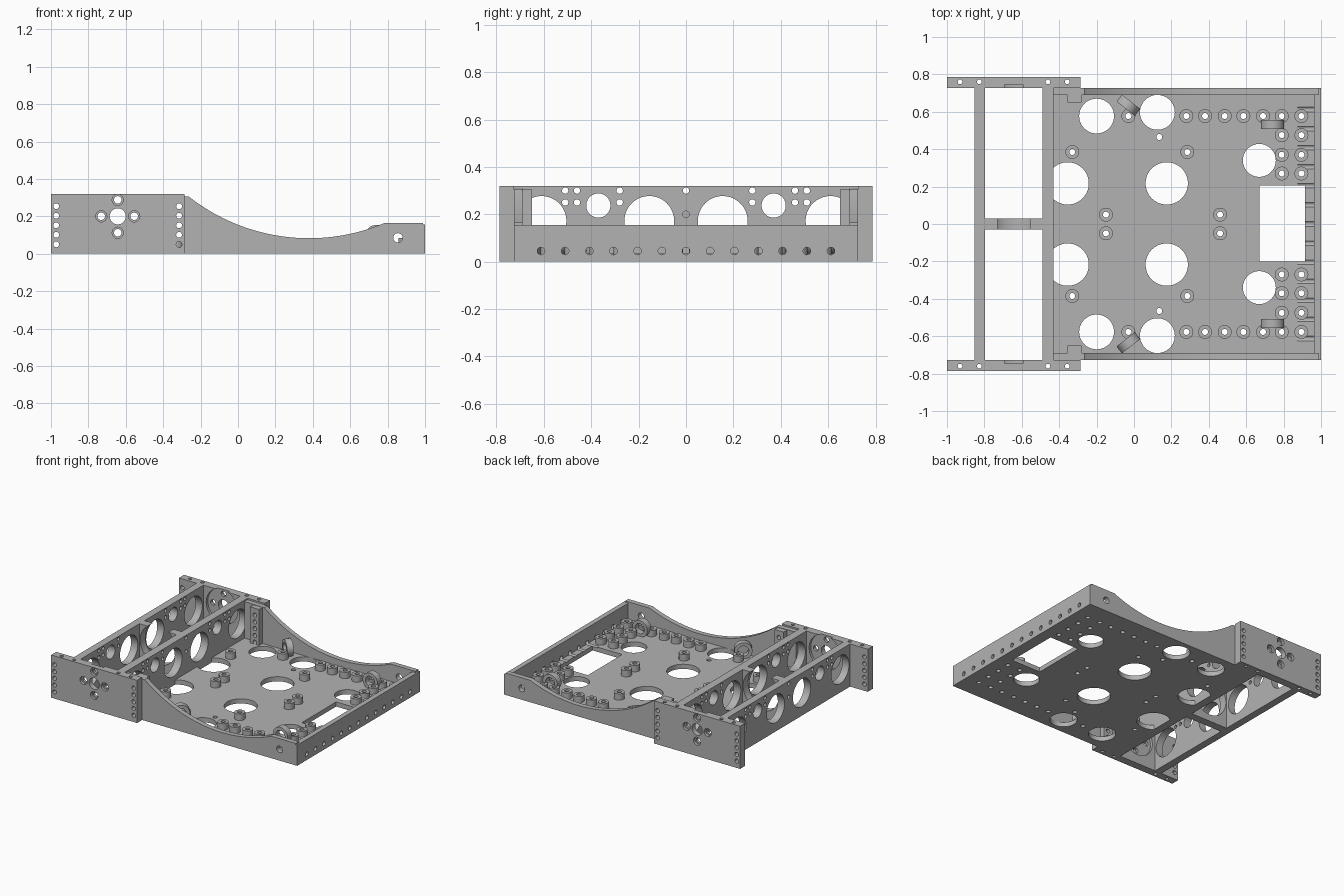
import bpy, bmesh, math
from mathutils import Matrix, Vector

cube = bpy.data.objects.get("Cube")
if cube:
    bpy.data.objects.remove(cube, do_unlink=True)

GREY = (0.45, 0.45, 0.45, 1)
metal = bpy.data.materials.new("plain_grey")
metal.use_nodes = True
metal.diffuse_color = GREY
metal.node_tree.nodes["Principled BSDF"].inputs["Base Color"].default_value = GREY

AXES = {"x": Matrix.Rotation(math.pi / 2, 4, "Y"),
        "y": Matrix.Rotation(math.pi / 2, 4, "X"),
        "z": Matrix.Identity(4)}
SIDES = ((1, "left"), (-1, "right"))


def box(bm, x, y, z):
    """Box from three (low, high) ranges."""
    mid = Vector([sum(r) / 2 for r in (x, y, z)])
    size = [abs(r[1] - r[0]) for r in (x, y, z)]
    bmesh.ops.create_cube(bm, size=1, matrix=Matrix.Translation(mid) @ Matrix.Diagonal((*size, 1)))


def rod(bm, center, radius, length, axis="z", turn=0, segments=32):
    """Cylinder about the given axis, optionally turned about z."""
    place = Matrix.Translation(center) @ Matrix.Rotation(turn, 4, "Z") @ AXES[axis]
    bmesh.ops.create_cone(bm, cap_ends=True, segments=segments, radius1=radius,
                          radius2=radius, depth=length, matrix=place)


def make_object(name, bm):
    bmesh.ops.recalc_face_normals(bm, faces=bm.faces)
    mesh = bpy.data.meshes.new(name)
    bm.to_mesh(mesh)
    bm.free()
    obj = bpy.data.objects.new(name, mesh)
    bpy.context.collection.objects.link(obj)
    return obj


def finish(name, bm, *cuts):
    """Subtract each cutter mesh, then assign colour and shading."""
    obj = make_object(name, bm)
    cutters = []
    for cut in cuts:
        cutter = make_object("cutter", cut)
        cutter.hide_render = True
        cutters.append(cutter)
        mod = obj.modifiers.new("holes", "BOOLEAN")
        mod.operation, mod.solver, mod.object = "DIFFERENCE", "EXACT", cutter
    if cuts:
        bpy.context.view_layer.update()
        graph = bpy.context.evaluated_depsgraph_get()
        mesh = bpy.data.meshes.new_from_object(obj.evaluated_get(graph))
        obj.modifiers.clear()
        obj.data = mesh
        for cutter in cutters:
            bpy.data.objects.remove(cutter, do_unlink=True)
    obj.data.materials.clear()
    obj.data.materials.append(metal)
    bpy.ops.object.select_all(action="DESELECT")
    obj.select_set(True)
    bpy.context.view_layer.objects.active = obj
    bpy.ops.object.shade_smooth_by_angle(angle=math.radians(30))
    return obj


FLOOR = 0.035
HALF = 0.727
LIP_Y = [i * 0.102 for i in range(-6, 7)]

# Standoff positions on the positive side
standoffs = [(x, 0.577) for x in (-0.03, 0.28, 0.38, 0.485, 0.585, 0.69, 0.79, 0.895)]
standoffs += [(x, y) for x in (0.79, 0.895) for y in (0.475, 0.37, 0.27)]
standoffs += [(-0.33, 0.385), (0.285, 0.385), (-0.15, 0.05), (0.46, 0.05)]

# Floor plate with lightening holes, screw holes and a window
plate, holes, grooves = bmesh.new(), bmesh.new(), bmesh.new()
box(plate, (-0.44, 0.99), (-HALF, HALF), (0, FLOOR))
box(holes, (0.67, 0.915), (-0.2, 0.207), (-0.1, 0.1))
large = [(-0.2, 0.577, 0.093), (0.125, 0.597, 0.093), (0.175, 0.217, 0.113),
         (-0.355, 0.217, 0.113), (0.67, 0.34, 0.088), (0.135, 0.465, 0.016)]
for s, _ in SIDES:
    for x, y, r in large:
        rod(holes, (x, s * y, 0), r, 0.2, segments=64)
    for x, y in standoffs:
        rod(holes, (x, s * y, 0), 0.016, 0.2, segments=20)
for y in LIP_Y:
    rod(grooves, (0.96, y, 0.045), 0.016, 0.17, "x", segments=20)
finish("floor_plate", plate, holes, grooves)

# End lip with a row of holes
lip, holes = bmesh.new(), bmesh.new()
box(lip, (0.963, 1), (-HALF, HALF), (0, 0.155))
for y in LIP_Y:
    rod(holes, (0.98, y, 0.045), 0.016, 0.2, "x", segments=20)
finish("end_lip", lip, holes)

# Hollow standoffs
posts, holes = bmesh.new(), bmesh.new()
for s, _ in SIDES:
    for x, y in standoffs:
        rod(posts, (x, s * y, 0.055), 0.037, 0.056, segments=24)
        rod(holes, (x, s * y, 0.055), 0.016, 0.2, segments=20)
finish("standoffs", posts, holes)

# Two beams with matching holes
for name, x0, x1 in (("inner_beam", -0.49, -0.43), ("outer_beam", -0.853, -0.797)):
    beam, holes = bmesh.new(), bmesh.new()
    box(beam, (x0, x1), (-0.735, 0.735), (0, 0.32))
    mid = (x0 + x1) / 2
    for s, _ in SIDES:
        for y, z, r in ((0.155, 0.172, 0.105), (0.64, 0.172, 0.112 - 0.03), (0.37, 0.237, 0.051)):
            if y > 0.6:
                y, r = 0.61, 0.105
            rod(holes, (mid, s * y, z), r, 0.2, "x", segments=64)
        for y in (0.28, 0.46, 0.51):
            for z in (0.25, 0.3):
                rod(holes, (mid, s * y, z), 0.0135, 0.2, "x", segments=20)
    for z in (0.2, 0.3):
        rod(holes, (mid, 0, z), 0.0135, 0.2, "x", segments=20)
    finish(name, beam, holes)

# Middle web joining the beams, with an open round cradle
web, cradle, bores = bmesh.new(), bmesh.new(), bmesh.new()
box(web, (-0.8, -0.485), (-0.03, 0.03), (0, 0.32))
rod(cradle, (-0.643, 0, 0.2), 0.148, 0.2, "y", segments=64)
rod(bores, (-0.643, 0, 0.3), 0.0135, 0.5, "x", segments=20)
finish("middle_web", web, cradle, bores)

for s, side in SIDES:
    # Mounting plate with a hub bolt circle, screw columns and inner recess
    plate, holes, recess, bores = (bmesh.new() for _ in range(4))
    box(plate, (-1, -0.287), (s * 0.727, s * 0.787), (0, 0.32))
    hub = Vector((-0.643, s * 0.757, 0.2))
    rod(holes, hub, 0.043, 0.3, "y")
    for i in range(4):
        a = i * math.pi / 2
        spot = hub + 0.088 * Vector((math.cos(a), 0, math.sin(a)))
        rod(holes, spot, 0.02, 0.3, "y", segments=24)
        rod(bores, spot + Vector((0, s * 0.03, 0)), 0.03, 0.04, "y", segments=24)
    for x in (-0.972, -0.315):
        for i in range(5):
            rod(holes, (x, s * 0.757, 0.05 + i * 0.051), 0.0155, 0.3, "y", segments=20)
    for x in (-0.93, -0.827, -0.46, -0.357):
        rod(holes, (x, s * 0.76, 0.16), 0.0125, 0.5, segments=20)
    rod(recess, (hub.x, s * 0.727, hub.z), 0.13, 0.04, "y", segments=64)
    finish(side + "_mounting_plate", plate, holes, recess, bores)

    # Side wall with a swept circular top edge
    wall, holes = bmesh.new(), bmesh.new()
    outline = [(-0.43, 0), (0.988, 0), (0.988, 0.165)]
    for i in range(41):
        x = 0.785 - i * 1.05 / 40
        outline.append((x, 1.123 - math.sqrt(1.04 ** 2 - (x - 0.38) ** 2)))
    outline.append((-0.43, 0.309))
    face = wall.faces.new([wall.verts.new((x, s * 0.69, z)) for x, z in outline])
    solid = bmesh.ops.extrude_face_region(wall, geom=[face])
    moved = [v for v in solid["geom"] if isinstance(v, bmesh.types.BMVert)]
    bmesh.ops.translate(wall, verts=moved, vec=(0, s * (HALF - 0.69), 0))
    rod(holes, (0.855, s * 0.7, 0.085), 0.025, 0.2, "y", segments=24)
    for i in range(5):
        rod(holes, (-0.315, s * 0.7, 0.05 + i * 0.051), 0.0155, 0.2, "y", segments=20)
    finish(side + "_side_wall", wall, holes)

    # Screw post inside the wall
    post, holes = bmesh.new(), bmesh.new()
    box(post, (-0.355, -0.28), (s * 0.65, s * 0.692), (0.02, 0.305))
    for i in range(5):
        rod(holes, (-0.315, s * 0.67, 0.05 + i * 0.051), 0.0155, 0.2, "y", segments=20)
    finish(side + "_screw_post", post, holes)

    # Upright cable rings
    for name, x, y, turn in (("front", 0.74, 0.532, 0), ("rear", -0.03, 0.635, math.radians(-38))):
        ring, holes = bmesh.new(), bmesh.new()
        rod(ring, (x, s * y, 0.092), 0.062, 0.047, "y", s * turn, 40)
        rod(holes, (x, s * y, 0.092), 0.038, 0.2, "y", s * turn, 40)
        finish(side + "_" + name + "_cable_ring", ring, holes)
